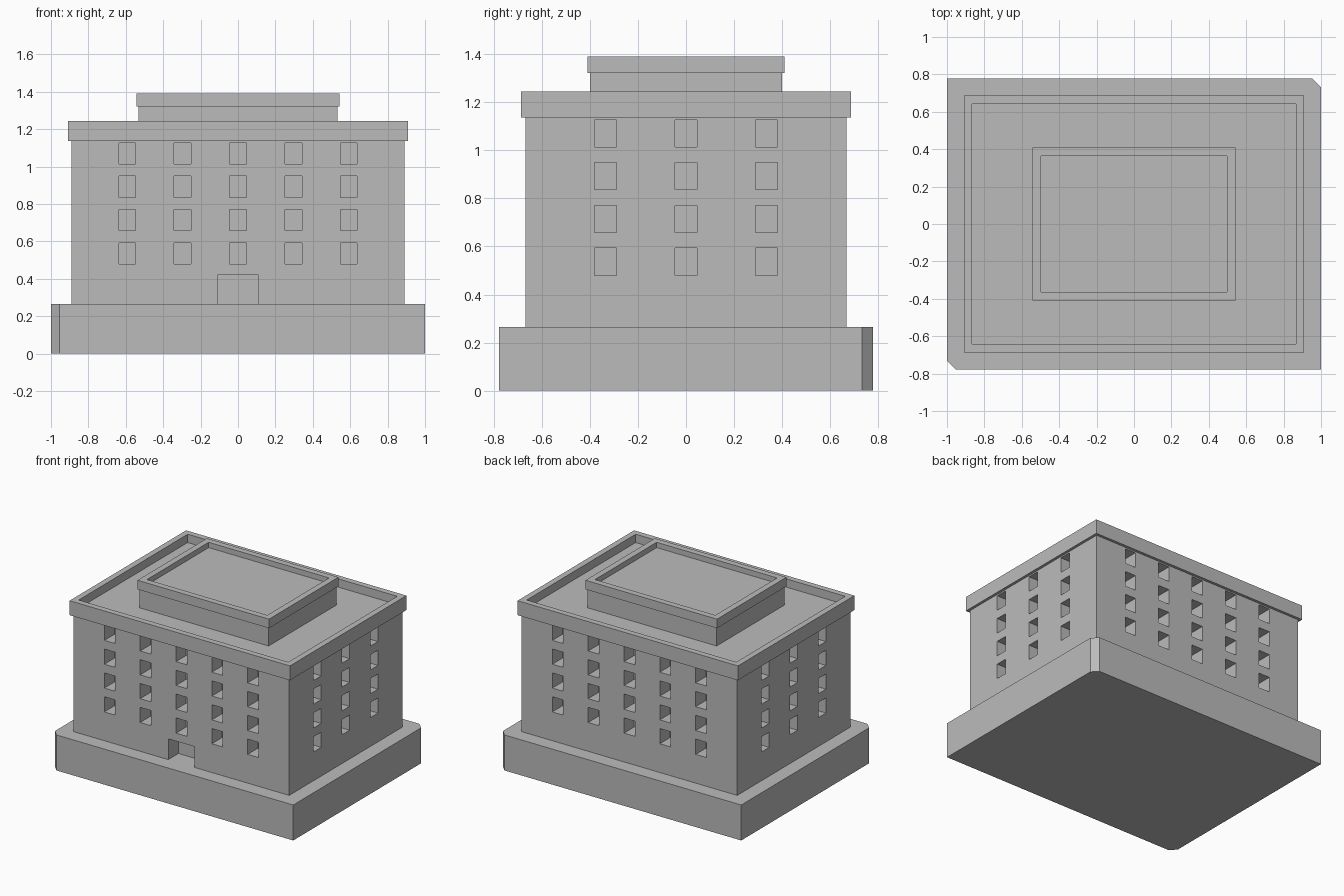
import bpy
import bmesh

cube = bpy.data.objects.get("Cube")
if cube:
    bpy.data.objects.remove(cube, do_unlink=True)

stone = bpy.data.materials.new("grey_stone")
stone.use_nodes = True
colour = (0.5, 0.5, 0.5, 1)
stone.diffuse_color = colour
stone.node_tree.nodes["Principled BSDF"].inputs["Base Color"].default_value = colour


def make_object(name, bm):
    bmesh.ops.recalc_face_normals(bm, faces=bm.faces)
    mesh = bpy.data.meshes.new(name)
    bm.to_mesh(mesh)
    bm.free()
    mesh.materials.append(stone)
    obj = bpy.data.objects.new(name, mesh)
    bpy.context.collection.objects.link(obj)
    return obj


def add_box(bm, x, y, z0, z1, cx=0, cy=0):
    """Box with half sizes x and y, between heights z0 and z1."""
    verts = bmesh.ops.create_cube(bm, size=2)["verts"]
    for v in verts:
        v.co = (cx + v.co.x * x, cy + v.co.y * y, z1 if v.co.z > 0 else z0)
    return verts


def box(name, x, y, z0, z1, rim=0, depth=0):
    """Box whose top may be sunk inside a raised rim."""
    bm = bmesh.new()
    add_box(bm, x, y, z0, z1)
    if rim:
        bm.normal_update()
        top = max(bm.faces, key=lambda f: f.calc_center_median().z)
        bmesh.ops.inset_region(bm, faces=[top], thickness=rim)
        floor = bmesh.ops.extrude_discrete_faces(bm, faces=[top])["faces"]
        bmesh.ops.translate(bm, verts=floor[0].verts, vec=(0, 0, -depth))
    return make_object(name, bm)


# Plinth with two opposite corners cut off
X, Y, BASE, CUT = 1.0, 0.777, 0.265, 0.045
outline = [(-X + CUT, -Y), (X, -Y), (X, Y - CUT),
           (X - CUT, Y), (-X, Y), (-X, -Y + CUT)]
bm = bmesh.new()
bottom = bm.faces.new([bm.verts.new((x, y, 0)) for x, y in outline])
side = bmesh.ops.extrude_face_region(bm, geom=[bottom])["geom"]
bmesh.ops.translate(bm, vec=(0, 0, BASE),
                    verts=[v for v in side if isinstance(v, bmesh.types.BMVert)])
make_object("plinth", bm)

# Main walls
WX, WY, EAVES = 0.89, 0.667, 1.137
walls = box("walls", WX, WY, BASE, EAVES)

# Openings: windows on four sides and the front doorway
DEPTH, HALF = 0.12, 0.045
bm = bmesh.new()
for floor in range(4):
    z0 = 0.48 + floor * 0.178
    z1 = z0 + 0.113
    for s in (-1, 1):
        for i in range(-2, 3):
            add_box(bm, HALF, DEPTH, z0, z1, i * 0.296, s * WY)
        for i in range(-1, 2):
            add_box(bm, DEPTH, HALF, z0, z1, s * WX, i * 0.335)
add_box(bm, 0.109, DEPTH, BASE - 0.1, 0.42, 0, -WY)
cutter = make_object("opening_cutter", bm)
cutter.hide_render = True

cut = walls.modifiers.new("openings", "BOOLEAN")
cut.operation = "DIFFERENCE"
cut.solver = "EXACT"
cut.object = cutter
bpy.context.view_layer.objects.active = walls
bpy.ops.object.modifier_apply(modifier=cut.name)
bpy.data.objects.remove(cutter, do_unlink=True)

# Cornice with parapet, then the rooftop storey and its cap
box("cornice", 0.91, 0.687, EAVES, 1.245, rim=0.063, depth=0.062)
box("rooftop_storey", 0.533, 0.4, 1.183, 1.322)
box("rooftop_cap", 0.543, 0.41, 1.322, 1.39, rim=0.065, depth=0.04)
